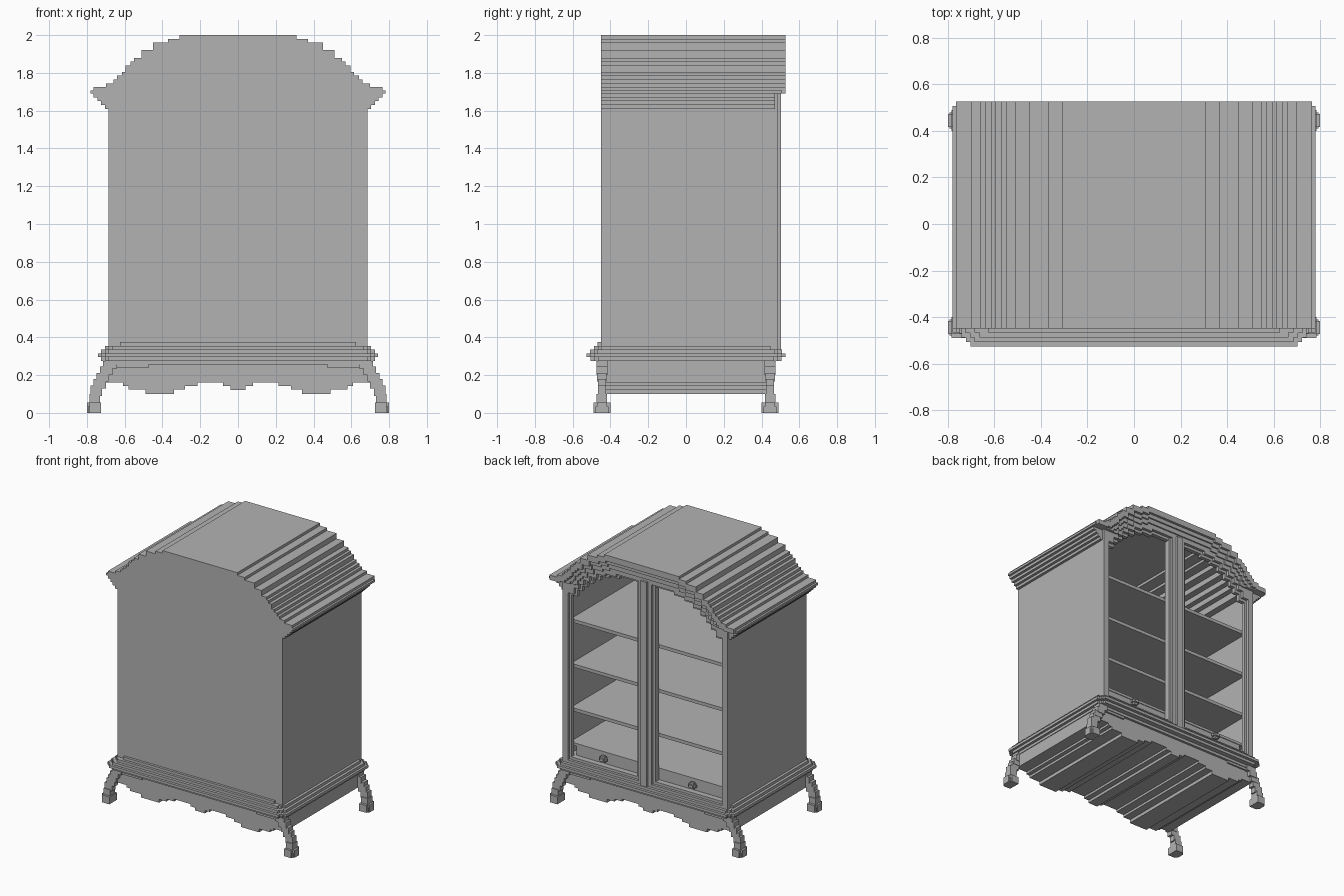
import bpy, bmesh
from mathutils import Vector

cube = bpy.data.objects.get("Cube")
if cube:
    bpy.data.objects.remove(cube, do_unlink=True)

grey = bpy.data.materials.new("plain_grey")
grey.use_nodes = True
colour = (0.45, 0.45, 0.45, 1)
grey.diffuse_color = colour
grey.node_tree.nodes["Principled BSDF"].inputs["Base Color"].default_value = colour


def finish(name, bm):
    bmesh.ops.recalc_face_normals(bm, faces=bm.faces)
    mesh = bpy.data.meshes.new(name)
    bm.to_mesh(mesh)
    bm.free()
    mesh.materials.append(grey)
    obj = bpy.data.objects.new(name, mesh)
    bpy.context.collection.objects.link(obj)
    return obj


def prism(name, outline, lo, hi, axis="y"):
    """Extrude a flat outline along y (outline in xz) or z (outline in xy)."""
    bm = bmesh.new()
    place = (lambda a, b: (a, lo, b)) if axis == "y" else (lambda a, b: (a, b, lo))
    face = bm.faces.new([bm.verts.new(place(a, b)) for a, b in outline])
    ext = bmesh.ops.extrude_face_region(bm, geom=[face])
    move = Vector((0, hi - lo, 0)) if axis == "y" else Vector((0, 0, hi - lo))
    bmesh.ops.translate(bm, vec=move, verts=[v for v in ext["geom"] if isinstance(v, bmesh.types.BMVert)])
    return finish(name, bm)


def boxes(name, spans):
    """Join boxes given as (x0, x1, y0, y1, z0, z1)."""
    bm = bmesh.new()
    for x0, x1, y0, y1, z0, z1 in spans:
        verts = bmesh.ops.create_cube(bm, size=1)["verts"]
        bmesh.ops.scale(bm, vec=(x1 - x0, y1 - y0, z1 - z0), verts=verts)
        bmesh.ops.translate(bm, vec=((x0 + x1) / 2, (y0 + y1) / 2, (z0 + z1) / 2), verts=verts)
    return finish(name, bm)


def stairs(steps, bottom):
    """Stepped arch line from right foot to left foot; steps run centre outwards."""
    steps = [s for s in steps if s[1] > bottom + 0.001]
    half = []
    level = bottom
    for x, z in reversed(steps):
        half += [(x, level), (x, z)]
        level = z
    return half + [(-x, z) for x, z in reversed(half)]


def hoop(name, outer, inner, lo, hi):
    return prism(name, outer + inner[::-1], lo, hi)


# Stepped arch profiles: (half width, top height)
crown = [(.31, 2.0), (.37, 1.98), (.45, 1.96), (.51, 1.92), (.55, 1.88), (.57, 1.86),
         (.595, 1.84), (.615, 1.805), (.64, 1.785), (.66, 1.765), (.70, 1.745),
         (.765, 1.725), (.78, 1.707)]
opening = [(.24, 1.855), (.33, 1.835), (.40, 1.815), (.46, 1.78), (.51, 1.74),
           (.55, 1.70), (.59, 1.66), (.64, 1.61)]
ceiling = [(x + .02, z + .06) for x, z in opening]

# Carcass, with the cornice stepping in to the walls below
line = stairs(crown, 1.69)
cornice = [(.685, .28), (.685, 1.61), (.705, 1.61), (.705, 1.63), (.725, 1.63), (.725, 1.65),
           (.745, 1.65), (.745, 1.67), (.765, 1.67), (.765, 1.69)]
shell = cornice + line + [(-x, z) for x, z in reversed(cornice)]
hoop("carcass", shell, stairs(ceiling, .28), -.43, .47)
prism("plain_panel", shell, -.45, -.43)

# Arched door frame, in two steps, and the crown mouldings over it
face = [s for s in crown if s[0] < .67] + [(.685, 1.745)]
hoop("door_frame", stairs(face, .33), stairs(opening, .33), .455, .487)
lip = [(x - .015, z - .02) for x, z in opening]
hoop("inner_frame", stairs(face[:-1], .33), stairs(lip, .33), .435, .465)
for name, steps, drop, shrink, reach in (
        ("crown_outer", crown[:-1], .045, .97, .527),
        ("crown_middle", crown, .075, .95, .508),
        ("crown_inner", crown[:-1], .11, .93, .497)):
    under = [(x * shrink, z - drop) for x, z in steps]
    hoop(name, stairs(steps, 1.69), stairs(under, 1.69), .465, reach)

# Centre post with raised strips
boxes("centre_post", [(-.075, .075, .43, .47, .33, 1.87),
                      (-.055, .055, .43, .487, .33, 1.87),
                      (-.025, .025, .43, .503, .33, 1.87)])

# Shelves
boxes("shelves", [(-.66, .66, -.44, .42, z - .025, z) for z in (.72, 1.05, 1.385)])

# Drawers with stepped knobs
boxes("drawer_top", [(-.66, .66, -.44, .43, .445, .465)])
for name, s in (("left_drawer", 1), ("right_drawer", -1)):
    a, b = sorted((s * .04, s * .61))
    boxes(name, [(a, b, .38, .425, .35, .455)])
    c = s * .37
    boxes(name + "_knob", [(c - .012, c + .012, .42, .455, .408, .432),
                           (c - .03, c + .03, .443, .462, .41, .43),
                           (c - .015, c + .015, .443, .462, .395, .445),
                           (c - .015, c + .015, .46, .475, .41, .43)])

# Base moulding: stacked tiers with notched corners
tiers = [(.705, .468, .255), (.725, .505, .275), (.742, .527, .295),
         (.725, .508, .315), (.705, .487, .335), (.665, .468, .355)]
for i, (w, d, z) in enumerate(tiers):
    n = .02
    quarter = [(w, 0), (w, d - 2 * n), (w - n, d - 2 * n), (w - n, d - n), (w - 2 * n, d - n), (w - 2 * n, d)]
    right = [(x, -y) for x, y in reversed(quarter[1:])] + quarter[1:]
    outline = right + [(-x, -y) for x, y in right]
    prism("base_tier_%d" % (i + 1), outline, z, z + .02, "z")

# Scalloped skirt running the full depth
scallop = [(.70, .26), (.70, .16), (.61, .16), (.61, .143), (.58, .143), (.58, .125), (.49, .125),
           (.49, .10), (.34, .10), (.34, .125), (.28, .125), (.28, .143), (.215, .143),
           (.215, .16), (.08, .16), (.08, .143), (.04, .143), (.04, .122)]
prism("skirt", scallop + [(-x, z) for x, z in reversed(scallop)], -.45, .45)
boxes("skirt_brackets", [(min(s * .475, s * .70), max(s * .475, s * .70), -.462, .462, .238, .26)
                         for s in (1, -1)])

# Curved legs stepping outwards down to blocky feet
leg = [(.64, .715, .03, .235, .275), (.665, .73, .03, .20, .245), (.685, .75, .025, .165, .21),
       (.70, .765, .022, .13, .18), (.72, .78, .022, .09, .145), (.73, .785, .028, .05, .10),
       (.725, .785, .045, 0, .055), (.74, .80, .027, 0, .055), (.74, .793, .035, 0, .035)]
for side, sx in (("left", 1), ("right", -1)):
    for end, sy in (("front", -1), ("back", 1)):
        spans = []
        for x0, x1, r, z0, z1 in leg:
            a, b = sorted((sx * x0, sx * x1))
            spans.append((a, b, sy * .445 - r, sy * .445 + r, z0, z1))
        boxes("%s_%s_leg" % (end, side), spans)
